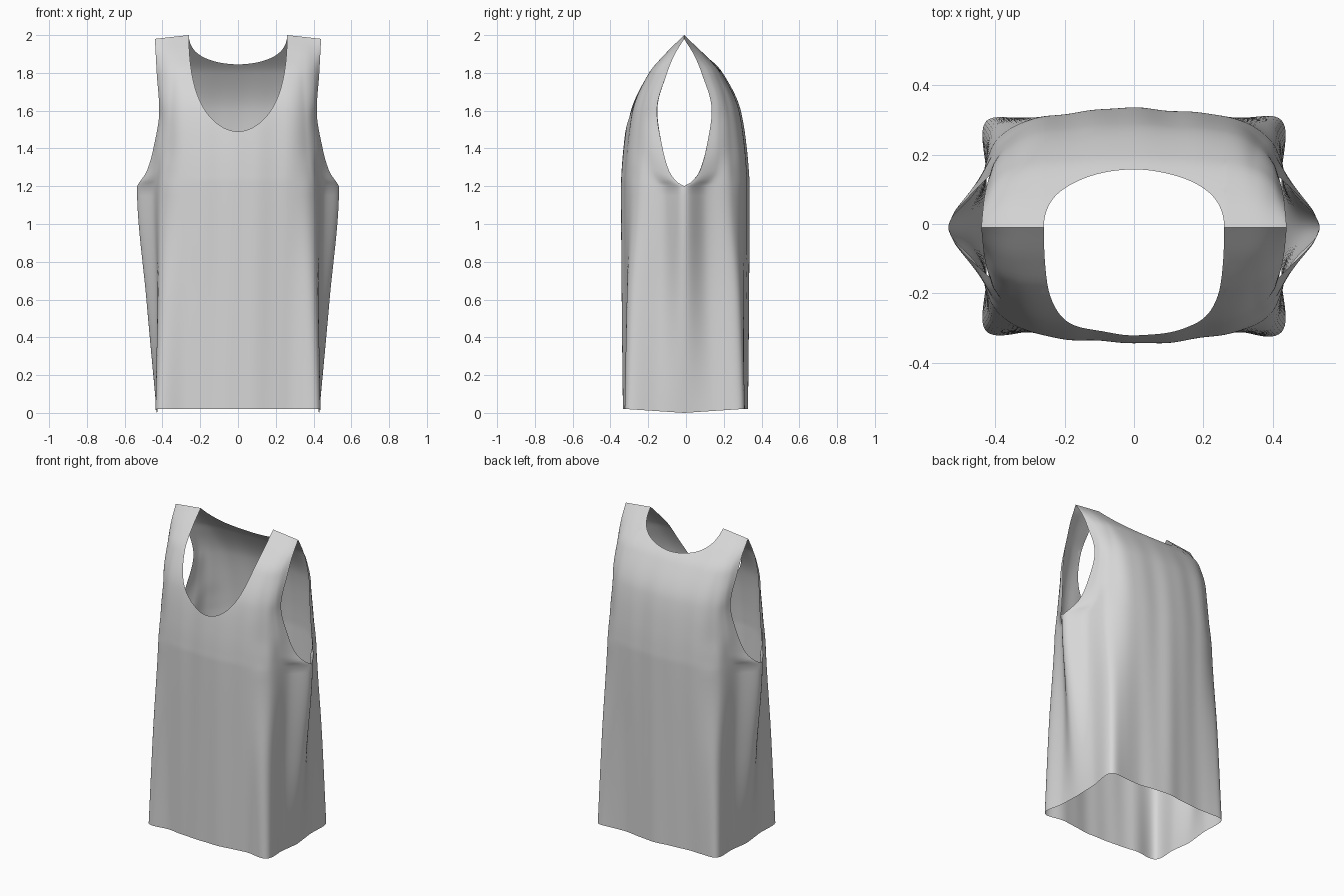
import bpy, bmesh, math

default = bpy.data.objects.get("Cube")
if default:
    bpy.data.objects.remove(default, do_unlink=True)

# Height, half depth, corner x/y, flank x/y, side edge x/y
SECTIONS = [
    (0.0, .325, .425, .30, .425, .14, .43, 0),
    (0.6, .33, .41, .28, .43, .12, .485, 0),
    (1.2, .333, .395, .245, .45, .11, .535, 0),
    (1.22, .333, .393, .245, .444, .13, .522, .035),
    (1.28, .33, .385, .245, .43, .165, .483, .08),
    (1.4, .32, .37, .24, .42, .18, .448, .114),
    (1.6, .29, .36, .225, .40, .185, .417, .143),
    (1.8, .198, .35, .165, .40, .135, .43, .092),
    (1.9, .108, .35, .095, .40, .078, .435, .055),
    (2.0, 0, .35, 0, .40, 0, .44, 0),
]
STRAP_X = .26      # inner edge of the straps
UNDERARM = 1.2     # bottom of the armholes
TOP = 2.0
MID_Y = -.01


def slope(i, k):
    """Overshoot-free tangent of column k at section i."""
    if i == 0 or i == len(SECTIONS) - 1:
        a = min(i, len(SECTIONS) - 2)
        p, q = SECTIONS[a], SECTIONS[a + 1]
        return (q[k] - p[k]) / (q[0] - p[0])
    o, p, q = SECTIONS[i - 1:i + 2]
    a, b = (p[k] - o[k]) / (p[0] - o[0]), (q[k] - p[k]) / (q[0] - p[0])
    return 2 * a * b / (a + b) if a * b > 0 else 0


def hermite(p, q, m, n, f):
    return ((2 * f**3 - 3 * f**2 + 1) * p + (f**3 - 2 * f**2 + f) * m
            + (3 * f**2 - 2 * f**3) * q + (f**3 - f**2) * n)


def section(z):
    """Control points of the quarter outline at height z."""
    i = 0
    while i < len(SECTIONS) - 2 and z > SECTIONS[i + 1][0]:
        i += 1
    p, q = SECTIONS[i], SECTIONS[i + 1]
    h = q[0] - p[0]
    f = (z - p[0]) / h
    d, cx, cy, fx, fy, ex, ey = [
        hermite(p[k], q[k], slope(i, k) * h, slope(i + 1, k) * h, f)
        for k in range(1, len(p))]
    # Rounded across the closed side, straight on at the armhole edge
    w = min(1, ey / .08)
    beyond = (fx + 2 * w * (ex - fx), 2 * ey - fy)
    return [(-STRAP_X, .93 * d), (0, d), (STRAP_X, .93 * d), (cx, cy),
            (fx, fy), (ex, ey), beyond]


def surface(t, z, side, face):
    """Point on the cloth: t runs from the centre line (0) to the side (4)."""
    pts = section(z)
    i = min(int(t), 3)
    a, b, c, d = pts[i:i + 4] if i else pts[:4]
    x, y = [hermite(b[k], c[k], (c[k] - a[k]) / 2, (d[k] - b[k]) / 2, t - i)
            for k in (0, 1)]
    x *= side
    # Soft vertical folds, fading out at the seams
    fold = math.sin(21 * x + face + z) + .5 * math.sin(43 * x + 2 * face - z)
    y *= face * (1 + .008 * fold * min(1, (TOP - z) * 2))
    if face > 0:
        y *= 1.03
    # Hem rises at front and back, shoulders slope outward
    lift = .02 * min(1, abs(y) / .3) * max(0, 1 - z / .6)
    drop = .02 * max(0, (abs(x) - STRAP_X) / .18) * max(0, (z - 1.7) / .3)
    return x, y + MID_Y, z + lift - drop


def column_list(depth):
    """Column positions with the height where each one stops."""
    n, m = 28, 12
    cols = []
    for i in range(n):
        a = math.pi / 2 * i / n
        cols.append((math.sin(a), TOP - depth * math.cos(a)))
    return cols + [(1 + j / m, TOP) for j in range(3 * m + 1)]


def add_panel(bm, side, face, depth, low=24, high=40):
    """One half of the front or back panel, from hem to neckline and shoulder."""
    grid = []
    for t, top in column_list(depth):
        heights = [UNDERARM * j / low for j in range(low)]
        heights += [UNDERARM + (top - UNDERARM) * j / high for j in range(high + 1)]
        grid.append([bm.verts.new(surface(t, z, side, face)) for z in heights])
    for left, right in zip(grid, grid[1:]):
        for j in range(len(left) - 1):
            quad = [left[j], right[j], right[j + 1], left[j + 1]]
            bm.faces.new(quad if side * face < 0 else quad[::-1])


# Cloth: deep scooped front neck, shallow back neck
bm = bmesh.new()
for side in (1, -1):
    add_panel(bm, side, -1, .51)
    add_panel(bm, side, 1, .155)
bmesh.ops.remove_doubles(bm, verts=bm.verts, dist=.0004)
mesh = bpy.data.meshes.new("tank_top")
bm.to_mesh(mesh)
bm.free()
shirt = bpy.data.objects.new("tank_top", mesh)
bpy.context.collection.objects.link(shirt)

# Plain pale grey fabric
fabric = bpy.data.materials.new("pale_grey_fabric")
fabric.use_nodes = True
grey = (.68, .68, .68, 1)
fabric.diffuse_color = grey
fabric.node_tree.nodes["Principled BSDF"].inputs["Base Color"].default_value = grey
mesh.materials.append(fabric)

bpy.context.view_layer.objects.active = shirt
shirt.select_set(True)
bpy.ops.object.shade_smooth_by_angle(angle=math.radians(60))
